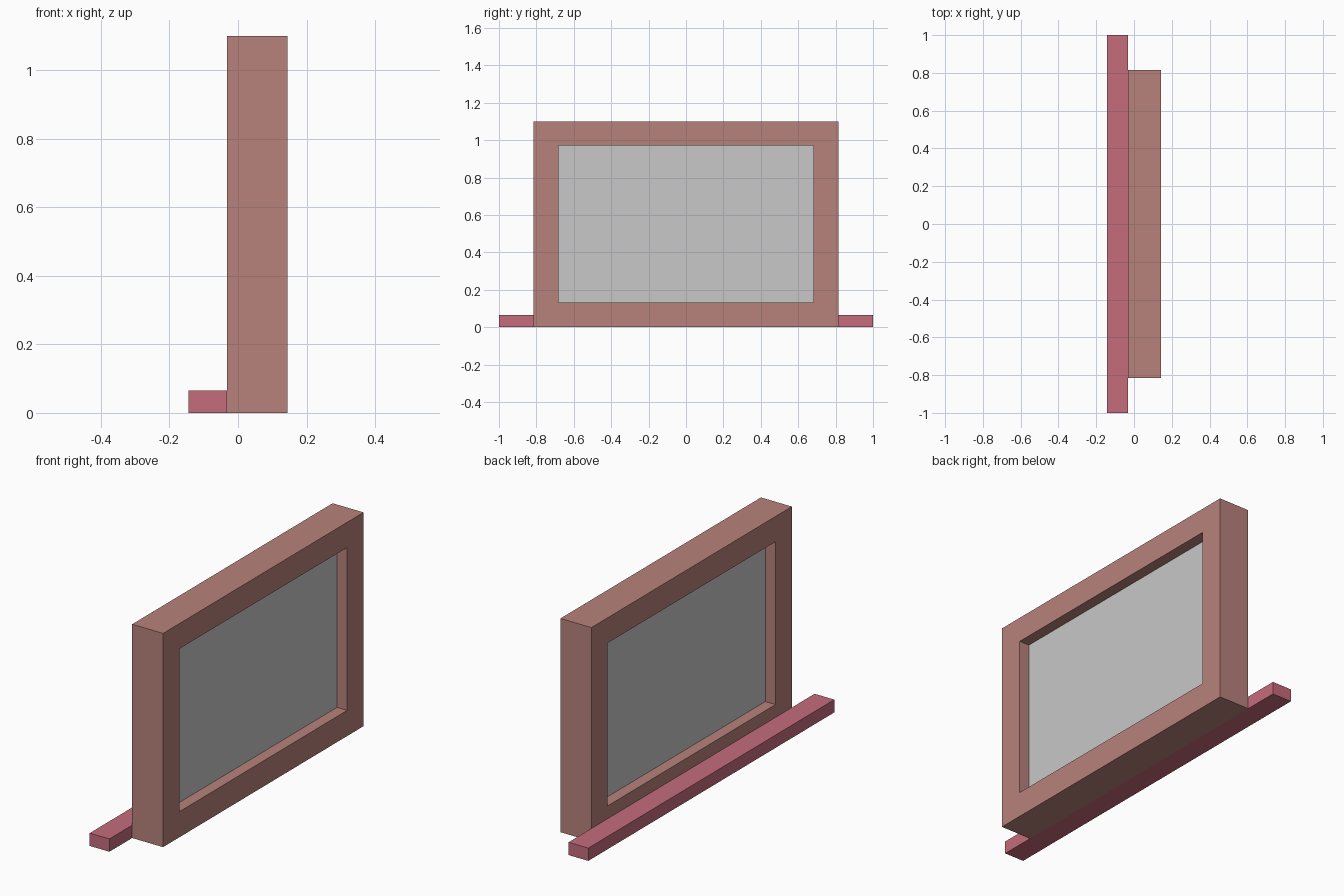
import bpy, bmesh

if "Cube" in bpy.data.objects:
    bpy.data.objects.remove(bpy.data.objects["Cube"])


def material(name, rgb):
    m = bpy.data.materials.new(name)
    m.diffuse_color = (*rgb, 1.0)
    m.use_nodes = True
    m.node_tree.nodes["Principled BSDF"].inputs["Base Color"].default_value = m.diffuse_color
    return m


def finish(name, bm, mat):
    bmesh.ops.recalc_face_normals(bm, faces=bm.faces[:])
    me = bpy.data.meshes.new(name)
    bm.to_mesh(me)
    bm.free()
    me.materials.append(mat)
    ob = bpy.data.objects.new(name, me)
    bpy.context.collection.objects.link(ob)
    return ob


def box(name, lo, hi, mat):
    bm = bmesh.new()
    bmesh.ops.create_cube(bm, size=1)
    for v in bm.verts:
        v.co = [h if c > 0 else l for c, l, h in zip(v.co, lo, hi)]
    return finish(name, bm, mat)


def rect_frame(name, x0, x1, outer, inner, mat):
    """Rectangular ring in the YZ plane; outer/inner = (half width, z low, z high)."""
    bm = bmesh.new()

    def loop(x, r):
        w, a, b = r
        return [bm.verts.new((x, y, z)) for y, z in ((-w, a), (w, a), (w, b), (-w, b))]

    # Four loops around the section, bridged back to the first
    loops = [loop(x0, outer), loop(x1, outer), loop(x1, inner), loop(x0, inner)]
    for i in range(4):
        a, b = loops[i], loops[(i + 1) % 4]
        for k in range(4):
            n = (k + 1) % 4
            bm.faces.new((a[k], a[n], b[n], b[k]))
    return finish(name, bm, mat)


frame_mat = material("dusty brown", (0.479, 0.223, 0.198))
sill_mat = material("rose pink", (0.558, 0.150, 0.202))
pane_mat = material("light grey", (0.578, 0.578, 0.578))

X0, X1 = -0.032, 0.144      # frame depth
OUTER = (0.815, 0.0, 1.10)
INNER = (0.682, 0.132, 0.97)
RECESS = 0.058              # pane set back on both sides

# Window frame, pane and sill
rect_frame("window_frame", X0, X1, OUTER, INNER, frame_mat)
box("window_pane", (X0 + RECESS, -INNER[0], INNER[1]),
    (X1 - RECESS, INNER[0], INNER[2]), pane_mat)
box("window_sill", (-0.144, -1.0, 0.0), (X0, 1.0, 0.066), sill_mat)
